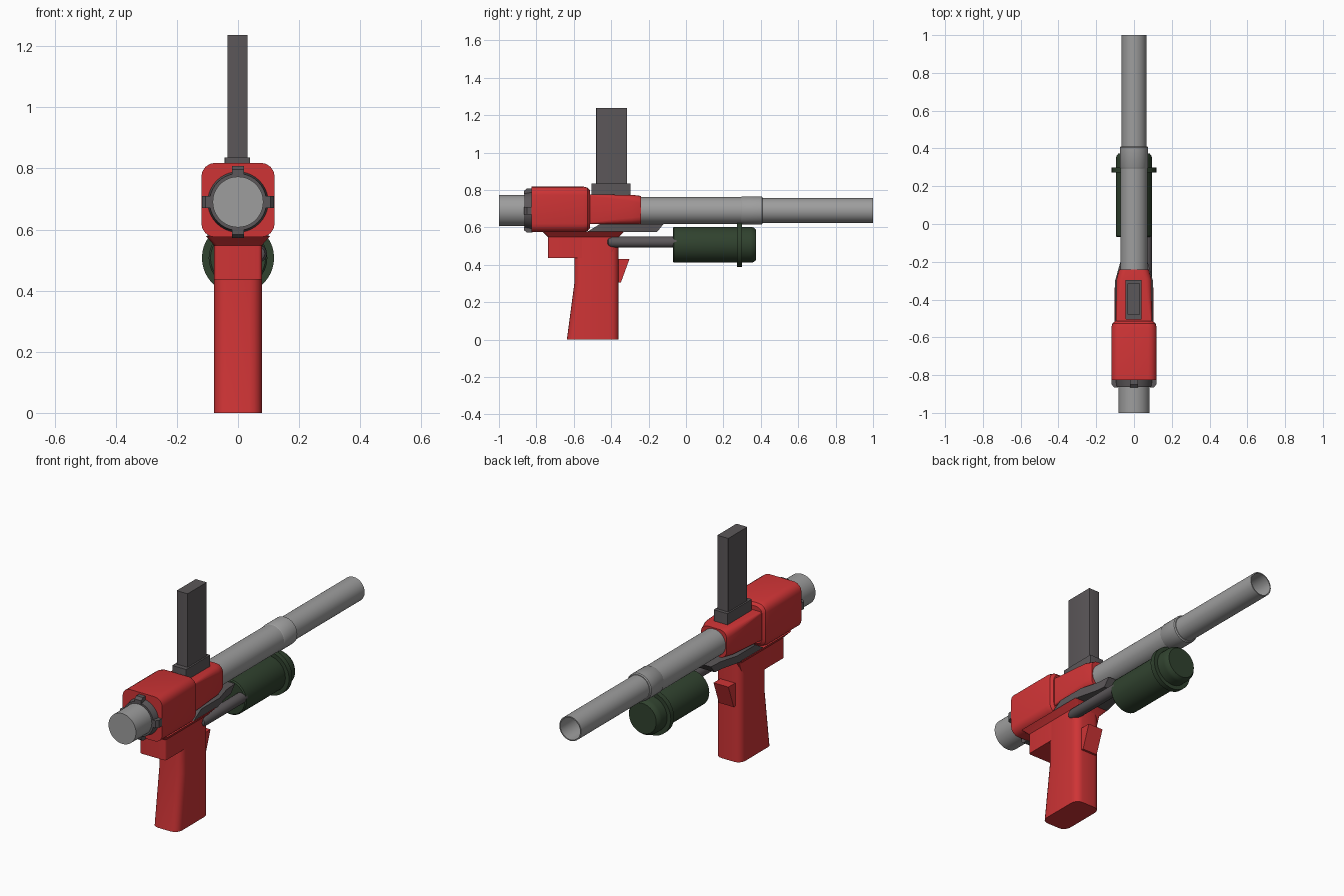
import bpy, bmesh
from math import sin, cos, pi, radians

old = bpy.data.objects.get("Cube")
if old:
    bpy.data.objects.remove(old, do_unlink=True)


def material(name, rgb):
    m = bpy.data.materials.new(name)
    m.use_nodes = True
    m.diffuse_color = (*rgb, 1)
    m.node_tree.nodes["Principled BSDF"].inputs["Base Color"].default_value = (*rgb, 1)
    return m


RED = material("red", (0.62, 0.034, 0.036))
STEEL = material("light_grey", (0.34, 0.34, 0.34))
DARK = material("dark_grey", (0.105, 0.095, 0.1))
GREEN = material("dark_green", (0.03, 0.055, 0.028))


def loft(name, rings, mat):
    """Skin equal-length rings of points and cap both ends."""
    bm = bmesh.new()
    loops = [[bm.verts.new(p) for p in ring] for ring in rings]
    n = len(loops[0])
    for a, b in zip(loops, loops[1:]):
        for i in range(n):
            j = (i + 1) % n
            bm.faces.new((a[i], a[j], b[j], b[i]))
    bm.faces.new(loops[0])
    bm.faces.new(loops[-1])
    bmesh.ops.recalc_face_normals(bm, faces=bm.faces)
    mesh = bpy.data.meshes.new(name)
    bm.to_mesh(mesh)
    bm.free()
    mesh.materials.append(mat)
    ob = bpy.data.objects.new(name, mesh)
    bpy.context.collection.objects.link(ob)
    bpy.ops.object.select_all(action="DESELECT")
    ob.select_set(True)
    bpy.context.view_layer.objects.active = ob
    bpy.ops.object.shade_smooth_by_angle(angle=radians(32))
    return ob


def rounded(u0, u1, v0, v1, r, steps=4):
    """Rounded rectangle as 2D points."""
    pts = []
    for k, (u, v) in enumerate([(u1 - r, v1 - r), (u0 + r, v1 - r),
                                (u0 + r, v0 + r), (u1 - r, v0 + r)]):
        for s in range(steps + 1):
            a = (k + s / steps) * pi / 2
            pts.append((u + r * cos(a), v + r * sin(a)))
    return pts


def section_y(y, hw, z0, z1, r):
    return [(x, y, z) for x, z in rounded(-hw, hw, z0, z1, r)]


def section_z(z, hw, y0, y1, r, x=0):
    return [(x + u, v, z) for u, v in rounded(-hw, hw, y0, y1, r)]


def lathe(name, profile, mat, z, x=0, n=40):
    """Turn (radius, y) pairs around an axis along y."""
    loft(name, [[(x + r * cos(2 * pi * i / n), y, z + r * sin(2 * pi * i / n))
                 for i in range(n)] for r, y in profile], mat)


def prism(name, outline, hw, mat):
    """Extrude a (y, z) outline sideways."""
    return loft(name, [[(x, y, z) for y, z in outline] for x in (-hw, hw)], mat)


AXIS = 0.69

# Rear tube, barrel, sleeve and hollow muzzle
lathe("rear_tube", [(0.083, -1), (0.083, -0.8)], STEEL, AXIS)
lathe("barrel", [(0.072, -0.3), (0.072, 0.35)], STEEL, AXIS)
lathe("barrel_sleeve", [(0.072, 0.295), (0.075, 0.3), (0.075, 0.405), (0.07, 0.41)], STEEL, AXIS)
lathe("muzzle_tube", [(0.066, 0.36), (0.066, 1), (0.06, 1), (0.06, 0.45)], STEEL, AXIS)

# Rear collar with four tapered lugs
lathe("rear_collar", [(0.093, -0.863), (0.1, -0.82)], DARK, AXIS)
for k in range(4):
    c, s = cos(k * pi / 2), sin(k * pi / 2)
    rings = []
    for y, top in ((-0.865, 0.106), (-0.85, 0.118), (-0.82, 0.118)):
        box = [(0.085, -0.02), (top, -0.02), (top, 0.02), (0.085, 0.02)]
        rings.append([(u * c - v * s, y, AXIS + u * s + v * c) for u, v in box])
    loft("collar_lug", rings, DARK)

# Receiver body, rounded at its forward end
loft("receiver", [section_y(-0.826, 0.12, 0.575, 0.818, 0.045),
                  section_y(-0.55, 0.12, 0.575, 0.818, 0.045),
                  section_y(-0.526, 0.114, 0.581, 0.812, 0.042),
                  section_y(-0.514, 0.1, 0.595, 0.798, 0.035)], RED)

# Fore body whose corners grow rounder towards the barrel
loft("fore_body", [section_y(-0.53, 0.096, 0.617, 0.775, 0.006),
                   section_y(-0.29, 0.092, 0.617, 0.774, 0.034),
                   section_y(-0.24, 0.078, 0.617, 0.768, 0.04)], RED)

# Plate under the fore body, narrowing forwards
plan = [(-0.53, -0.46, 0.1), (-0.32, -0.3, 0.1), (-0.21, -0.2, 0.072), (-0.155, -0.12, 0.066)]
loft("under_plate", [[(-w, lo, 0.575), (w, lo, 0.575), (w, hi, 0.618), (-w, hi, 0.618)]
                     for lo, hi, w in plan], DARK)

# Magazine and its socket
loft("magazine_socket", [section_z(z, 0.042, -0.505, -0.296, 0.002, -0.002) for z in (0.76, 0.835)], DARK)
loft("magazine", [section_z(z, 0.033, -0.48, -0.315, 0.002, -0.002) for z in (0.82, 1.237)], DARK)

# Grip, frame above it, and trigger
loft("grip", [section_z(0, 0.078, -0.637, -0.36, 0.04),
              section_z(0.3, 0.078, -0.597, -0.36, 0.04),
              section_z(0.56, 0.078, -0.597, -0.36, 0.04)], RED)
loft("grip_frame", [section_z(0.436, 0.078, -0.738, -0.4, 0.012),
                    section_z(0.548, 0.078, -0.738, -0.36, 0.012),
                    section_z(0.578, 0.104, -0.768, -0.33, 0.012)], RED)
prism("trigger", [(-0.38, 0.432), (-0.302, 0.432), (-0.348, 0.305), (-0.38, 0.305)], 0.045, RED)

# Canister, its ring, and the rod on one side
CAN = 0.507
lathe("canister", [(0.09, -0.07), (0.096, -0.064), (0.096, 0.345), (0.093, 0.36), (0.082, 0.374)], GREEN, CAN)
lathe("canister_ring", [(0.118, 0.272), (0.118, 0.3)], GREEN, CAN)
lathe("side_rod", [(0.01, -0.422), (0.022, -0.415), (0.029, -0.395), (0.029, -0.05)],
      DARK, 0.521, x=0.066, n=16)
